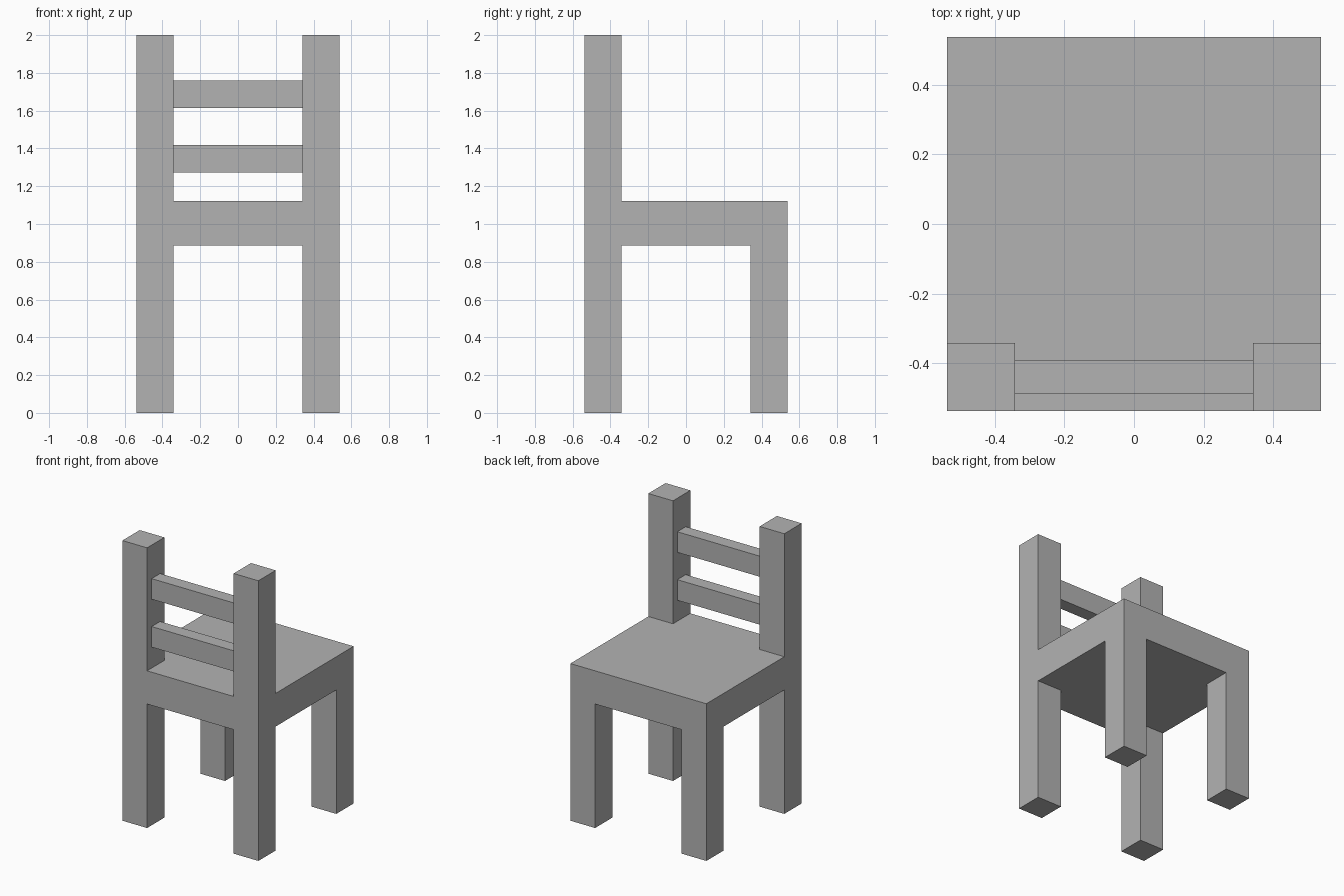
import bpy
import bmesh
import math
from mathutils import Vector

HALF = 0.537          # half the chair's width and depth
INNER = 0.342         # inner face of the legs
SEAT_LOW, SEAT_TOP, HEIGHT = 0.885, 1.122, 2.0

cube = bpy.data.objects.get("Cube")
if cube:
    bpy.data.objects.remove(cube, do_unlink=True)

# Single plain grey
grey = bpy.data.materials.new("plain_grey")
grey.use_nodes = True
colour = (0.45, 0.45, 0.45, 1)
grey.diffuse_color = colour
grey.node_tree.nodes["Principled BSDF"].inputs["Base Color"].default_value = colour


def add_object(name, bm):
    bmesh.ops.recalc_face_normals(bm, faces=bm.faces)
    mesh = bpy.data.meshes.new(name)
    bm.to_mesh(mesh)
    bm.free()
    mesh.materials.append(grey)
    obj = bpy.data.objects.new(name, mesh)
    bpy.context.collection.objects.link(obj)
    return obj


def pull(bm, faces, z):
    """Extrude each face on its own up or down to height z."""
    for face in bmesh.ops.extrude_discrete_faces(bm, faces=faces)["faces"]:
        for v in face.verts:
            v.co.z = z


# Seat, legs and back posts: a three by three slab with its corners pulled out
bm = bmesh.new()
bmesh.ops.create_grid(bm, x_segments=3, y_segments=3, size=HALF)
for v in bm.verts:
    for axis in (0, 1):
        reach = HALF if abs(v.co[axis]) > HALF / 2 else INNER
        v.co[axis] = math.copysign(reach, v.co[axis])
    v.co.z = SEAT_LOW
bottom = list(bm.faces)
top = bmesh.ops.extrude_face_region(bm, geom=bottom, use_keep_orig=True)["geom"]
for v in top:
    if isinstance(v, bmesh.types.BMVert):
        v.co.z = SEAT_TOP

corners = [f for f in bm.faces
           if all(abs(c) > INNER for c in f.calc_center_median().xy)]
legs = [f for f in corners if abs(f.calc_center_median().z - SEAT_LOW) < 0.01]
posts = [f for f in corners if abs(f.calc_center_median().z - SEAT_TOP) < 0.01
         and f.calc_center_median().y < 0]
pull(bm, legs, 0)
pull(bm, posts, HEIGHT)
bmesh.ops.recalc_face_normals(bm, faces=bm.faces)
bmesh.ops.dissolve_limit(bm, angle_limit=0.01, verts=bm.verts, edges=bm.edges)
add_object("chair_frame", bm)

# Back slats between the posts
for name, z in (("lower_back_slat", 1.345), ("upper_back_slat", 1.687)):
    bm = bmesh.new()
    bmesh.ops.create_cube(bm, size=1)
    bmesh.ops.scale(bm, vec=Vector((2 * INNER, 0.095, 0.147)), verts=bm.verts)
    slat = add_object(name, bm)
    slat.location = (0, -0.438, z)
